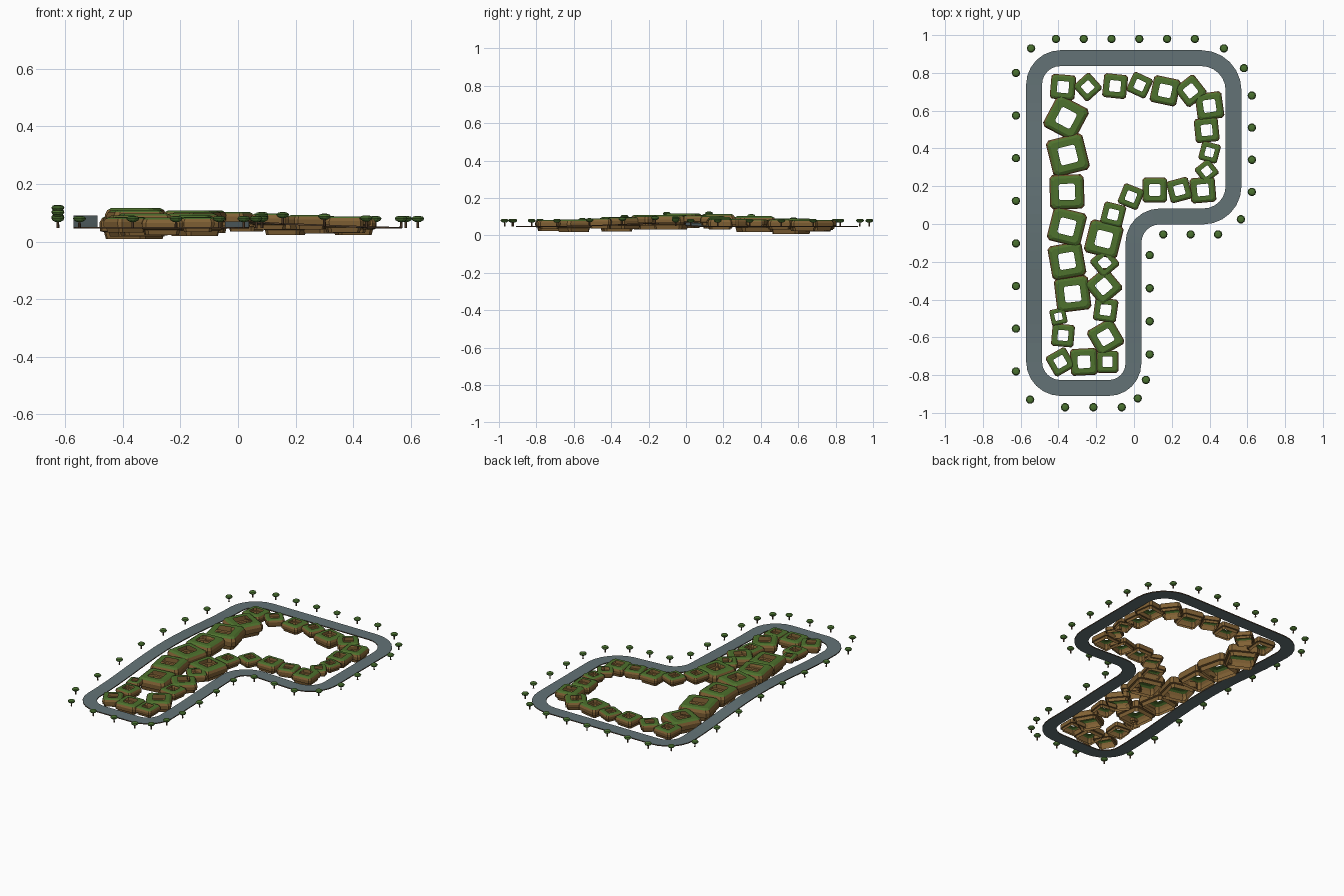
import bpy, bmesh, math
from mathutils import Vector

if "Cube" in bpy.data.objects:
    bpy.data.objects.remove(bpy.data.objects["Cube"])


def mat(name, col):
    m = bpy.data.materials.new(name)
    m.diffuse_color = (*col, 1)
    m.use_nodes = True
    m.node_tree.nodes["Principled BSDF"].inputs["Base Color"].default_value = m.diffuse_color
    return m


GRASS = mat("grass green", (0.075, 0.165, 0.026))
EARTH = mat("earth brown", (0.22, 0.12, 0.035))
ROAD = mat("road slate", (0.125, 0.17, 0.18))
EDGE = mat("road edge brown", (0.09, 0.05, 0.025))
LEAF = mat("leaf green", (0.07, 0.17, 0.03))
BARK = mat("bark brown", (0.11, 0.06, 0.03))


def hill(x, y):
    # gentle rise, strongest along the left straight
    amp = 0.04 * min(1, max(0, 0.5 - x))
    t = max(-1, min(1, (y - 0.03) / 0.75))
    return amp * 0.5 * (1 + math.cos(math.pi * t))


def finish(name, bm, mats):
    me = bpy.data.meshes.new(name)
    bm.to_mesh(me)
    bm.free()
    for m in mats:
        me.materials.append(m)
    ob = bpy.data.objects.new(name, me)
    bpy.context.collection.objects.link(ob)
    return ob


def skin(bm, rings, mats):
    # bridge successive closed rings of points, one material per band
    vs = [[bm.verts.new(p) for p in r] for r in rings]
    n = len(vs[0])
    for k in range(len(vs) - 1):
        for i in range(n):
            j = (i + 1) % n
            f = bm.faces.new((vs[k][i], vs[k][j], vs[k + 1][j], vs[k + 1][i]))
            f.material_index = mats[k]
    return vs


# road: rounded closed loop, counted clockwise (x, y, corner radius)
corners = [(-0.529, 0.878, 0.14), (0.527, 0.878, 0.17), (0.527, 0.04, 0.16),
           (-0.003, 0.04, 0.14), (-0.003, -0.868, 0.13), (-0.529, -0.868, 0.14)]
arcs = []
for i, (x, y, r) in enumerate(corners):
    c = Vector((x, y))
    a = (Vector(corners[i - 1][:2]) - c).normalized()
    b = (Vector(corners[(i + 1) % 6][:2]) - c).normalized()
    o = c + (a + b) * r
    arcs.append([o - b * r * math.cos(t) - a * r * math.sin(t)
                 for t in [k * math.pi / 12 for k in range(7)]])
path = []
for i, arc in enumerate(arcs):
    path += arc
    nxt = arcs[(i + 1) % 6][0]
    n = max(1, round((nxt - arc[-1]).length / 0.1))
    path += [arc[-1].lerp(nxt, k / n) for k in range(1, n)]
W, T = 0.042, 0.006
section = [(W, 0), (-W, 0), (-W, -T), (W, -T)]
loops = [[] for _ in section]
for i, p in enumerate(path):
    d = (path[(i + 1) % len(path)] - path[i - 1]).normalized()
    nrm = Vector((-d.y, d.x))
    for ring, (s, dz) in zip(loops, section):
        q = p + nrm * s
        ring.append((q.x, q.y, 0.051 + hill(p.x, p.y) + dz))
bm = bmesh.new()
skin(bm, loops + [loops[0]], [0, 1, 0, 1])
bmesh.ops.remove_doubles(bm, verts=bm.verts, dist=1e-5)
bmesh.ops.recalc_face_normals(bm, faces=bm.faces)
finish("road", bm, [ROAD, EDGE])

# earth blocks: x, y, half width, turn in degrees
blocks = [
    (-.376, .725, .062, -5), (-.245, .725, .054, 42), (-.10, .73, .06, -6), (.03, .735, .053, -25),
    (.165, .705, .068, -12), (.30, .705, .062, 38), (.40, .625, .067, 8), (.385, .497, .06, 6),
    (.40, .38, .048, -15), (.385, .28, .046, 38), (.365, .18, .063, 5), (.24, .18, .056, 15),
    (.11, .18, .062, 0), (-.016, .145, .054, -22), (-.11, .05, .056, -14), (-.16, -.08, .085, -14),
    (-.155, -.205, .056, 40), (-.16, -.33, .071, 40), (-.15, -.455, .058, -8), (-.15, -.6, .073, 30),
    (-.14, -.73, .055, 0), (-.265, -.73, .067, 3), (-.39, -.73, .057, 30), (-.376, -.59, .056, -5),
    (-.40, -.49, .04, 12), (-.325, -.37, .086, 7), (-.355, -.195, .086, 10), (-.355, -.015, .086, -14),
    (-.355, .17, .086, 2), (-.35, .365, .094, 14), (-.36, .562, .09, -28)]


def outline(x, y, z, h, turn):
    c = 0.82
    pts = []
    for sx, sy in [(c, 1), (1, c), (1, -c), (c, -1), (-c, -1), (-1, -c), (-1, c), (-c, 1)]:
        ca, sa = math.cos(turn), math.sin(turn)
        pts.append((x + h * (sx * ca - sy * sa), y + h * (sx * sa + sy * ca), z))
    return pts


# open shells: narrow foot, wide middle, grass cap with a square opening
profile = [(0.86, 0), (0.92, 0.3), (1.04, 0.34), (1.06, 0.7), (0.98, 0.9), (0.84, 1.0), (0.5, 1.0)]
bm = bmesh.new()
for x, y, h, deg in blocks:
    top = 0.083 + hill(x, y)
    tall = 0.9 * h
    skin(bm, [outline(x, y, top - tall * (1 - f), h * s, math.radians(deg)) for s, f in profile],
         [0, 0, 0, 0, 1, 1])
bmesh.ops.recalc_face_normals(bm, faces=bm.faces)
finish("earth_blocks", bm, [EARTH, GRASS])

# trees: evenly spaced rows and single corner trees
spots = []
for (x0, y0), (x1, y1), n in [((-.413, .98), (.322, .98), 6), ((.624, .68), (.624, .17), 4),
                              ((.445, -.055), (.155, -.055), 3), ((.083, -.165), (.083, -.69), 4),
                              ((-.065, -.97), (-.365, -.97), 3), ((-.625, -.78), (-.625, .8), 8)]:
    spots += [(x0 + (x1 - x0) * k / (n - 1), y0 + (y1 - y0) * k / (n - 1)) for k in range(n)]
spots += [(.476, .93), (.582, .825), (.566, .025), (.063, -.825), (.02, -.923), (-.55, -.93), (-.545, .93)]


def lathe(bm, x, y, z, prof, sides):
    rings = [[(x + r * math.cos(2 * math.pi * i / sides), y + r * math.sin(2 * math.pi * i / sides), z + dz)
              for i in range(sides)] for r, dz in prof]
    vs = skin(bm, rings, [0] * (len(prof) - 1))
    bm.faces.new(vs[0][::-1])
    bm.faces.new(vs[-1])


trunks, crowns = bmesh.new(), bmesh.new()
for x, y in spots:
    z = 0.047 + hill(x, y)
    lathe(trunks, x, y, z, [(0.005, 0), (0.004, 0.025)], 6)
    lathe(crowns, x, y, z, [(0.009, 0.021), (0.019, 0.027), (0.0225, 0.033), (0.018, 0.039), (0.008, 0.042)], 10)
finish("tree_trunks", trunks, [BARK])
finish("tree_crowns", crowns, [LEAF])
